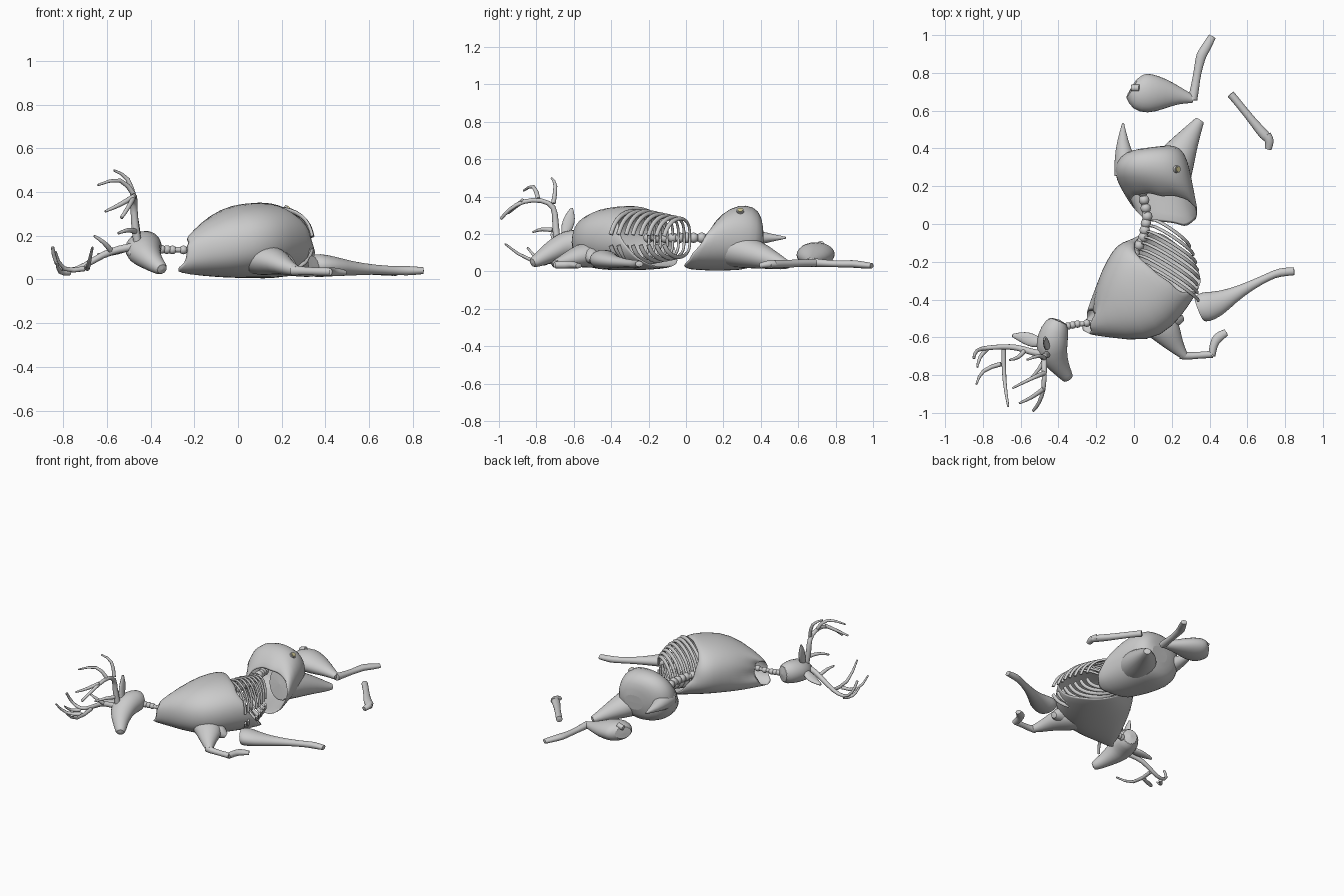
import bpy, bmesh, math, random
from mathutils import Vector as V

random.seed(4)
Z = V((0, 0, 1))


def finish(name, rings, cap0=True, cap1=True, shell=0, sub=1, mat=None, crisp=0.5):
    """Bridge rings of points into one smooth object with fairly crisp ends."""
    bm = bmesh.new()
    crease = bm.edges.layers.float.new("crease_edge")
    rv = [[bm.verts.new(p) for p in r] for r in rings]
    n = len(rv[0])
    for a, b in zip(rv, rv[1:]):
        for i in range(n):
            j = (i + 1) % n
            bm.faces.new((a[i], a[j], b[j], b[i]))
    if cap0:
        bm.faces.new(rv[0][::-1])
    if cap1:
        bm.faces.new(rv[-1])
    bmesh.ops.recalc_face_normals(bm, faces=bm.faces)
    for f in bm.faces:
        f.smooth = len(f.verts) == 4
        if len(f.verts) > 4:
            for e in f.edges:
                e[crease] = crisp
    me = bpy.data.meshes.new(name)
    bm.to_mesh(me)
    bm.free()
    ob = bpy.data.objects.new(name, me)
    bpy.context.collection.objects.link(ob)
    if shell:
        mid = sum((v.co for v in me.vertices), V()) / len(me.vertices)
        f = me.polygons[0]
        m = ob.modifiers.new("shell", 'SOLIDIFY')
        m.thickness = shell
        m.offset = -1 if f.normal.dot(f.center - mid) > 0 else 1
    if sub:
        m = ob.modifiers.new("sub", 'SUBSURF')
        m.levels = m.render_levels = sub
    if mat:
        me.materials.append(mat)
    return ob


def limb(name, pts, n=12, carry=False, **kw):
    """Loft along a path; point = (x, y, z, half width[, half height])."""
    P = [V(p[:3]) for p in pts]
    rings, side = [], None
    for i, p in enumerate(pts):
        t = (P[min(i + 1, len(P) - 1)] - P[max(i - 1, 0)]).normalized()
        s = t.cross(Z) if abs(t.z) < 0.85 else V((1, 0, 0))
        if side and (carry or abs(t.z) >= 0.85):
            s = side
        side = (s - t * s.dot(t)).normalized()
        up = side.cross(t)
        rings.append([P[i] + side * p[3] * math.cos(a) + up * p[-1] * math.sin(a)
                      for a in (2 * math.pi * k / n for k in range(n))])
    return finish(name, rings, **kw)


def hull(name, secs, jag=(), n=24, **kw):
    """Loft of upright sections: x1, y1, x2, y2, z low, z high, lean x, lean y."""
    rings = []
    for k, (x1, y1, x2, y2, z0, z1, lx, ly) in enumerate(secs):
        c, h, r = V(((x1 + x2) / 2, (y1 + y2) / 2, (z0 + z1) / 2)), V((x1 - x2, y1 - y2, 0)) / 2, []
        d = V((-h.y, h.x, 0)).normalized()
        for i in range(n):
            a = 2 * math.pi * i / n
            co, si = [math.copysign(abs(f) ** 0.88, f) for f in (math.cos(a), math.sin(a))]
            p = c + h * co + Z * si * (z1 - z0) / 2 + V((lx, ly, 0)) * (si if si > 0 else 1.6 * si)
            r.append(p + d * random.uniform(-.015, .015) if k in jag else p)
        rings.append(r)
    return finish(name, rings, **kw)


def vertebrae(name, pts, count, r):
    """Beads strung along a path."""
    P = [V(p) for p in pts]
    for i in range(count):
        u = i / (count - 1) * (len(P) - 1)
        k = min(int(u), len(P) - 2)
        bpy.ops.mesh.primitive_uv_sphere_add(segments=12, ring_count=8, radius=r,
                                             location=P[k].lerp(P[k + 1], u - k))
        ob = bpy.context.object
        ob.name = f"{name}_{i}"
        bpy.ops.object.shade_smooth()
    limb(name + "_cord", [(*p, r * .7) for p in pts], n=8)


# hollow front body, open at neck and belly
hull("torso", [
    (-.235, -.465, -.25, -.585, .03, .19, .015, 0),
    (-.20, -.31, -.14, -.60, .015, .265, 0, 0),
    (-.14, -.18, .08, -.63, .005, .337, 0, 0),
    (-.09, -.105, .21, -.545, .005, .352, 0, 0),
    (-.03, -.085, .29, -.435, .005, .352, -.01, -.02),
    (.01, -.085, .35, -.34, .015, .337, -.04, -.065)],
    jag=(0, 5), cap0=False, cap1=False, shell=.012)

# exposed ribs as hoops from spine to belly
for i in range(8):
    u = (i - 2) / 5
    s = V((.03 + .07 * u, -.13 + .15 * u, .175))
    e = V((.345 - .05 * u * abs(u), -.33 + .21 * u, .165))
    c, h = (s + e) / 2, (s - e) / 2
    for side, top in ((1, .155 - .04 * max(u, 0)), (-1, .13 - .035 * max(u, 0))):
        pts = []
        for k in range(9):
            a = math.pi * k / 8 * .96
            p = c + h * math.cos(a) * (1 if u > 0 else .93) + Z * side * top * math.sin(a) ** .8
            p += V((.012, .015, 0)) * math.sin(a)
            pts.append((*p, .013, .008))
        limb(f"rib_{i}_{'upper' if side > 0 else 'lower'}", pts, n=8, carry=True)

# spine through the gap and neck bones
vertebrae("back_spine", [(-.02, -.2, .18), (.05, -.07, .18), (.07, .04, .18), (.045, .17, .18), (.04, .24, .18)],
          13, .028)
vertebrae("neck_spine", [(-.40, -.55, .14), (-.3, -.53, .135), (-.1, -.51, .135)], 9, .02)

# hollow hindquarters with tail and leg stump
hull("hips", [
    (-.02, .11, .34, .065, .01, .25, -.01, .06),
    (-.07, .19, .325, .14, .003, .315, 0, .035),
    (-.115, .28, .305, .25, .003, .36, 0, .015),
    (-.08, .36, .285, .34, .01, .35, 0, .015),
    (-.01, .39, .25, .405, .04, .295, 0, .01),
    (.06, .40, .19, .415, .11, .21, 0, .003)],
    jag=(0,), cap0=False, shell=.012)
limb("tail", [(-.03, .27, .18, .08, .07), (-.055, .36, .18, .052, .047), (-.06, .44, .18, .031, .026),
              (-.058, .535, .18, .005)])
limb("hind_leg_stump", [(.17, .22, .13, .13, .11), (.22, .34, .10, .11, .09), (.28, .44, .07, .067, .06),
                        (.33, .52, .04, .037, .033), (.35, .55, .035, .025, .02)])
marrow = bpy.data.materials.new("marrow")
marrow.diffuse_color = (.62, .57, .3, 1)
limb("hip_bone", [(.19, .29, .28, .022), (.232, .29, .327, .02)], sub=0)
limb("hip_marrow", [(.225, .29, .319, .014), (.235, .29, .330, .014)], sub=0, mat=marrow)

# loose hind leg
limb("loose_thigh", [(-.012, .72, .10, .06, .04), (.02, .70, .095, .105, .065), (.08, .69, .09, .112, .071),
                     (.16, .69, .075, .086, .056), (.24, .68, .06, .046, .036), (.315, .66, .05, .021, .021)])
limb("loose_shank", [(.31, .655, .05, .026), (.322, .72, .045, .024, .021), (.335, .80, .04, .02, .018),
                     (.352, .88, .04, .028, .021), (.36, .90, .04, .028, .021), (.385, .94, .035, .026, .02),
                     (.415, .995, .03, .021, .015)])
limb("thigh_bone", [(.03, .72, .145, .02), (-.015, .72, .135, .018)])

# loose lower leg with hoof
limb("loose_lower_leg", [(.51, .69, .045, .022), (.56, .63, .045, .02), (.64, .53, .04, .022),
                         (.69, .47, .04, .031, .023), (.725, .44, .035, .021)])
limb("loose_hoof", [(.70, .47, .04, .028, .023), (.722, .44, .04, .026, .021), (.71, .395, .03, .019, .015)])

# loose front leg
limb("loose_front_leg", [(.345, -.45, .06, .07, .052), (.37, -.44, .065, .087, .057), (.44, -.425, .06, .072, .047),
                         (.52, -.38, .05, .042, .034), (.62, -.325, .045, .025, .023), (.72, -.275, .04, .02),
                         (.77, -.255, .04, .024), (.85, -.25, .04, .022, .016)])

# attached front leg
limb("front_shoulder", [(.04, -.45, .09, .075, .06), (.11, -.50, .09, .105, .076), (.17, -.56, .085, .088, .066),
                        (.205, -.625, .065, .057, .044), (.25, -.68, .045, .03), (.27, -.70, .042, .022)])
limb("front_shank", [(.245, -.69, .042, .026), (.28, -.70, .04, .021), (.34, -.695, .037, .018),
                     (.42, -.69, .035, .02)])
limb("shoulder_blade", [(.14, -.49, .1, .055, .055), (.225, -.51, .08, .048, .045), (.255, -.498, .06, .02)])
limb("front_foot", [(.412, -.70, .035, .02), (.42, -.64, .035, .022), (.44, -.60, .035, .031, .021),
                    (.49, -.573, .03, .019, .014)])

# head with a sunken brow and flared cheeks, and ears
limb("head", [(-.395, -.505, .15, .052, .062), (-.42, -.56, .15, .077, .077), (-.44, -.64, .145, .09, .077),
              (-.425, -.70, .115, .077, .064), (-.39, -.76, .08, .05, .046), (-.36, -.80, .055, .037, .035),
              (-.345, -.825, .045, .028, .025)], n=16, crisp=0.2)
limb("low_ear", [(-.49, -.63, .15, .02, .016), (-.53, -.62, .135, .038, .016), (-.58, -.60, .12, .036, .014),
                 (-.645, -.59, .11, .008)])
limb("high_ear", [(-.46, -.65, .19, .018), (-.465, -.635, .24, .016, .036), (-.47, -.62, .29, .013, .032),
                  (-.475, -.61, .34, .006)], carry=True)
for k, p in enumerate([(-.375, -.68, .14), (-.485, -.70, .12)]):
    bpy.ops.mesh.primitive_uv_sphere_add(segments=12, ring_count=8, radius=.018, location=p)
    bpy.context.object.name = f"eye_{k}"
    bpy.ops.object.shade_smooth()


def antler(name, beam, tines):
    limb(name + "_beam", [(*p, .021 - .012 * i / (len(beam) - 1)) for i, p in enumerate(beam)], n=8, carry=True)
    for k, t in enumerate(tines):
        limb(f"{name}_tine_{k}", [(*p, (.014, .012, .006)[i]) for i, p in enumerate(t)], n=8, carry=True)


# antlers: one raised, one resting on the ground
antler("high_antler",
       [(-.46, -.69, .17), (-.475, -.70, .27), (-.475, -.70, .35), (-.475, -.77, .385), (-.475, -.87, .38),
        (-.50, -.95, .33), (-.535, -.99, .28)],
       [[(-.475, -.71, .36), (-.495, -.69, .47), (-.57, -.72, .50)],
        [(-.475, -.79, .385), (-.53, -.81, .475), (-.645, -.87, .43)],
        [(-.475, -.87, .38), (-.54, -.92, .34), (-.61, -.95, .31)],
        [(-.47, -.71, .22), (-.50, -.77, .23), (-.55, -.82, .21)]])
antler("low_antler",
       [(-.47, -.69, .15), (-.54, -.68, .14), (-.62, -.65, .115), (-.70, -.65, .06), (-.78, -.655, .03),
        (-.84, -.665, .07), (-.848, -.71, .15)],
       [[(-.69, -.65, .06), (-.69, -.83, .035), (-.665, -.97, .15)],
        [(-.70, -.74, .05), (-.81, -.77, .03), (-.835, -.85, .13)],
        [(-.77, -.655, .03), (-.82, -.70, .025), (-.83, -.76, .08)],
        [(-.58, -.67, .13), (-.61, -.71, .17), (-.66, -.72, .20)]])
